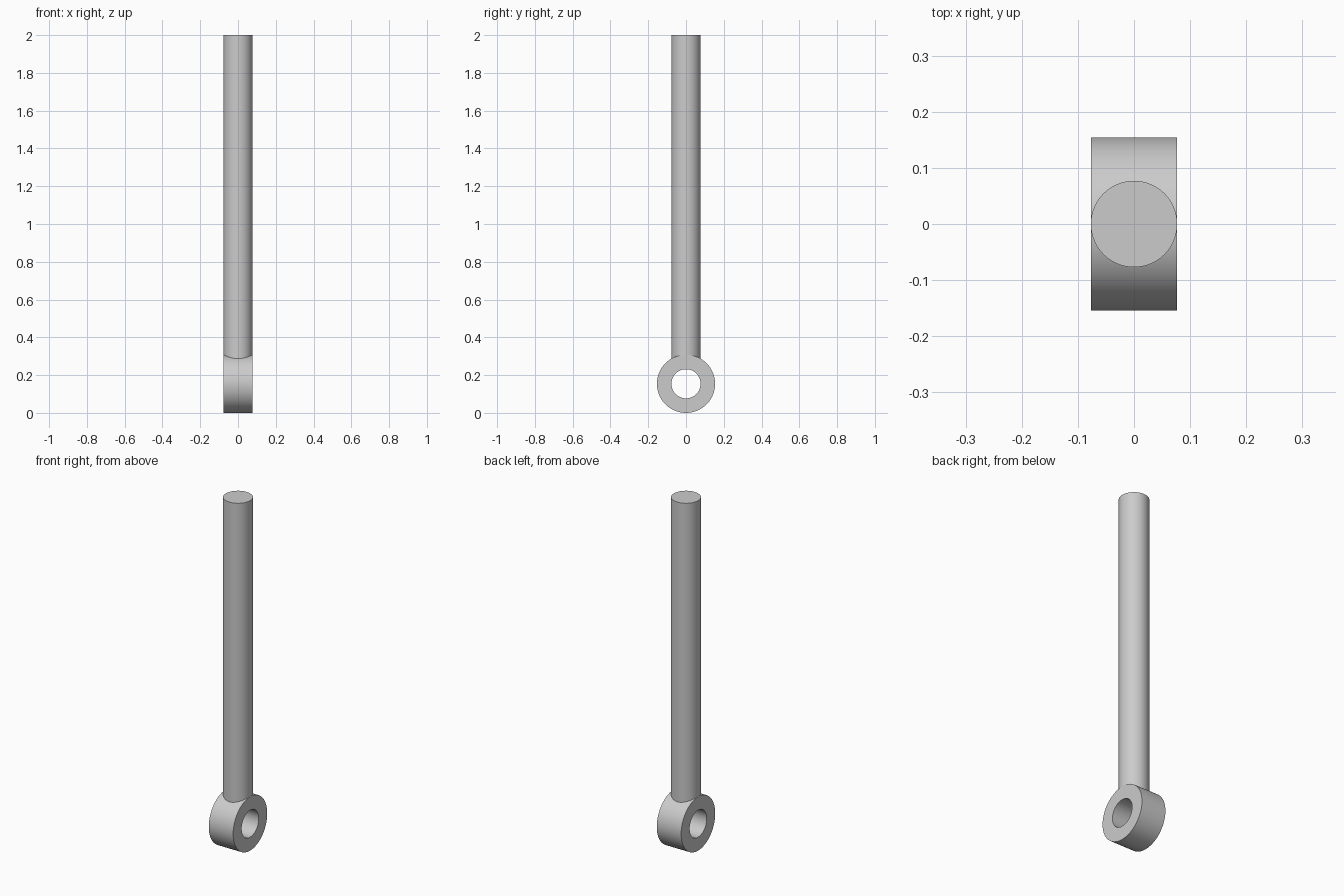
import bpy, bmesh, math
from mathutils import Vector

cube = bpy.data.objects.get("Cube")
if cube:
    bpy.data.objects.remove(cube, do_unlink=True)

R = 0.077            # rod radius, also the bore radius and half the eye width
EYE_R = 2 * R        # outer radius of the eye
SIDES = 96

steel = bpy.data.materials.new("light grey steel")
steel.use_nodes = True
grey = (0.6, 0.6, 0.6, 1)
steel.diffuse_color = grey
steel.node_tree.nodes["Principled BSDF"].inputs["Base Color"].default_value = grey


def lathe(name, profile, axis, centre, closed):
    """Spin a profile of (radius, distance along axis) points into a solid."""
    axis = Vector(axis)
    bm = bmesh.new()
    verts = [bm.verts.new(Vector((0, r, 0)) + axis * d if axis.x else Vector((0, r, d)))
             for r, d in profile]
    pairs = list(zip(verts, verts[1:]))
    if closed:
        pairs.append((verts[-1], verts[0]))
    edges = [bm.edges.new(p) for p in pairs]
    bmesh.ops.spin(bm, geom=verts + edges, cent=(0, 0, 0), axis=axis,
                   angle=math.tau, steps=SIDES)
    bmesh.ops.remove_doubles(bm, verts=bm.verts, dist=1e-5)
    bmesh.ops.recalc_face_normals(bm, faces=bm.faces)
    mesh = bpy.data.meshes.new(name)
    bm.to_mesh(mesh)
    bm.free()
    mesh.materials.append(steel)
    obj = bpy.data.objects.new(name, mesh)
    obj.location = centre
    bpy.context.collection.objects.link(obj)
    bpy.ops.object.select_all(action="DESELECT")
    obj.select_set(True)
    bpy.context.view_layer.objects.active = obj
    bpy.ops.object.shade_smooth_by_angle(angle=math.radians(30))
    return obj


# Eye: thick ring with its bore running side to side
lathe("eye_ring", [(R, -R), (EYE_R, -R), (EYE_R, R), (R, R)],
      (1, 0, 0), (0, 0, EYE_R), True)

# Rod: plain shaft rooted inside the top wall of the eye
lathe("rod", [(0, 0.26), (R, 0.26), (R, 2), (0, 2)],
      (0, 0, 1), (0, 0, 0), False)
